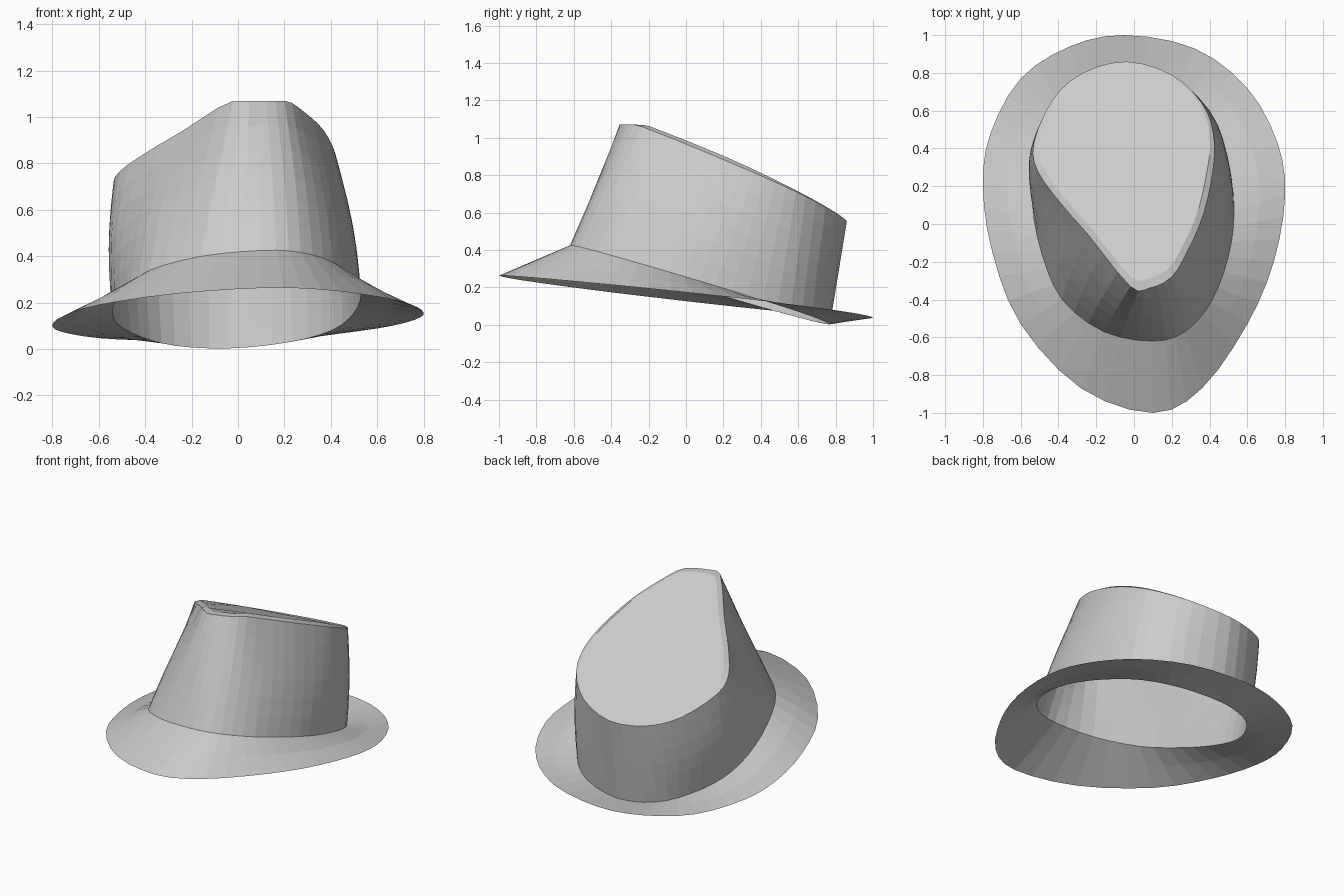
import bpy, bmesh, math
from mathutils import Vector

if "Cube" in bpy.data.objects:
    bpy.data.objects.remove(bpy.data.objects["Cube"])

STEPS = 3  # samples between outline points

# Plan outlines, starting at the front and running towards +x
BRIM = [(.1, -1), (.36, -.87), (.6, -.53), (.74, -.2), (.8, .15), (.76, .43), (.6, .72), (.32, .93),
        (-.05, 1), (-.34, .94), (-.6, .77), (-.76, .48), (-.8, .2), (-.75, -.15), (-.6, -.53), (-.28, -.87)]
BASE = [(.1, -.62), (.27, -.57), (.41, -.41), (.5, -.17), (.53, .07), (.5, .33), (.41, .56), (.23, .71),
        (-.04, .77), (-.27, .7), (-.42, .55), (-.52, .35), (-.54, .12), (-.49, -.15), (-.38, -.4), (-.16, -.57)]
RIM = [(.08, -.34), (.2, -.28), (.29, -.13), (.37, .06), (.42, .3), (.42, .48), (.36, .64), (.2, .79),
       (-.04, .86), (-.27, .8), (-.43, .66), (-.53, .43), (-.51, .28), (-.38, .1), (-.24, -.06), (-.02, -.33)]


def ring(points, height):
    """Closed smooth curve through plan points, lifted by a height function."""
    pts = [Vector(p) for p in points]
    n, out = len(pts), []
    for i in range(n):
        a, b, c, d = (pts[(i + k) % n] for k in (-1, 0, 1, 2))
        for s in range(STEPS):
            t = s / STEPS
            p = .5 * (2 * b + (c - a) * t + (2 * a - 5 * b + 4 * c - d) * t**2 + (3 * b - a - 3 * c + d) * t**3)
            out.append(Vector((p.x, p.y, height(p.x, p.y))))
    return out


def loft(name, rings, cap=False):
    """Skin a stack of rings, optionally closing the last one."""
    bm = bmesh.new()
    loops = [[bm.verts.new(p) for p in r] for r in rings]
    for a, b in zip(loops, loops[1:]):
        for i in range(len(a)):
            j = (i + 1) % len(a)
            bm.faces.new((a[i], a[j], b[j], b[i]))
    if cap:
        bm.faces.new(loops[-1])
    mesh = bpy.data.meshes.new(name)
    bm.to_mesh(mesh)
    bm.free()
    obj = bpy.data.objects.new(name, mesh)
    bpy.context.collection.objects.link(obj)
    return obj


def between(a, b, t, bulge=0):
    """Ring part way between two others, pushed out sideways by bulge."""
    k = 1 + bulge * math.sin(math.pi * t)
    return [Vector((v.x * k, v.y, v.z)) for v in (p.lerp(q, t) for p, q in zip(a, b))]


brim_ring = ring(BRIM, lambda x, y: .15 - .11 * y + .03 * x)
base_ring = ring(BASE, lambda x, y: max(.003, .425 - .3 * (y + .62) + .04 * (x - .1)))
rim_ring = ring(RIM, lambda x, y: min(1.07, .935 - .44 * y + .09 * x))

# Brim: thin sloping sheet
loft("brim", [between(brim_ring, base_ring, t) for t in (0, .5, 1)])

# Crown wall
loft("crown_wall", [between(base_ring, rim_ring, i / 6, .04) for i in range(7)])

# Slanted top with a narrow bevelled edge that is strongest at the front
centre = Vector((0, .35))
inner_ring = []
for p in rim_ring:
    fade = max(0, min(1, (.85 - p.y) / .6))
    q = p.xy.lerp(centre, .07 * fade + .005)
    inner_ring.append(Vector((q.x, q.y, min(1.08, p.z + .02 * fade - .44 * (q.y - p.y)))))
loft("crown_top", [rim_ring, inner_ring], cap=True)
